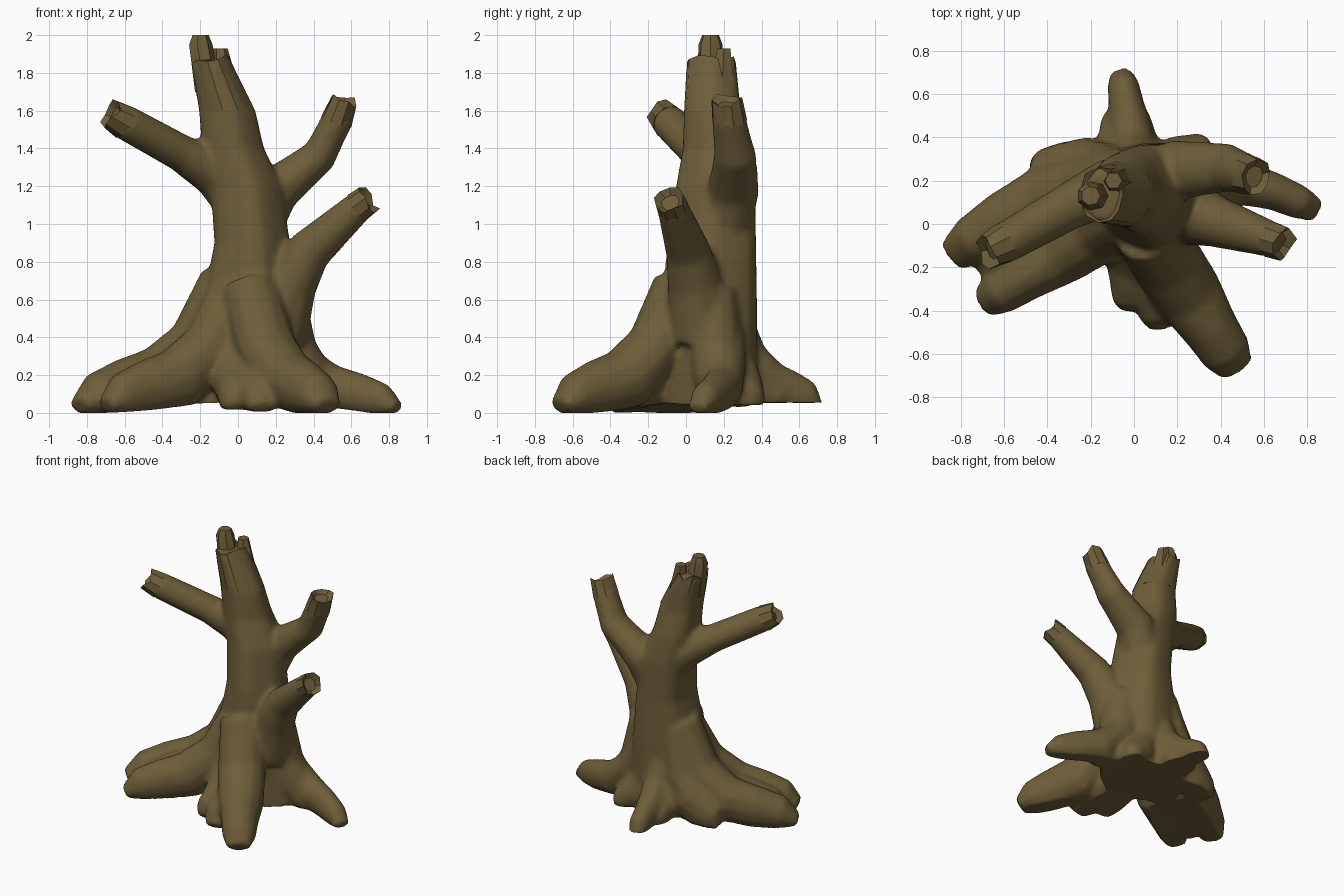
import bpy, bmesh, math, random
from mathutils import Vector

if "Cube" in bpy.data.objects:
    bpy.data.objects.remove(bpy.data.objects["Cube"])

random.seed(4)
bark = bpy.data.materials.new("brown bark")
bark.diffuse_color = (0.155, 0.111, 0.041, 1)
bark.use_nodes = True
bark.node_tree.nodes["Principled BSDF"].inputs["Base Color"].default_value = bark.diffuse_color


def new_object(name, bm, angle):
    bmesh.ops.recalc_face_normals(bm, faces=bm.faces[:])
    me = bpy.data.meshes.new(name)
    bm.to_mesh(me)
    bm.free()
    me.materials.append(bark)
    ob = bpy.data.objects.new(name, me)
    bpy.context.collection.objects.link(ob)
    bpy.ops.object.select_all(action="DESELECT")
    ob.select_set(True)
    bpy.context.view_layer.objects.active = ob
    bpy.ops.object.shade_smooth_by_angle(angle=math.radians(angle))
    return ob


def limb(bm, pts, n=12, upright=False, flute=0.0, jag=0.0):
    """Loft elliptical rings; each point is x, y, z, half width, optional half height."""
    P = [Vector(p[:3]) for p in pts]
    last = len(P) - 1
    offs = [random.uniform(-jag, jag) for _ in range(n)]

    def ring(i, scale, rough, sink):
        t = (P[min(i + 1, last)] - P[max(i - 1, 0)]).normalized()
        side, up = Vector((1, 0, 0)), Vector((0, 1, 0))
        if not upright:
            side = t.cross(Vector((0, 0, 1))).normalized()
            up = side.cross(t)
        out = []
        for k in range(n):
            a = math.tau * k / n
            f = scale * (1 + flute * math.cos(5 * a + 0.6))
            out.append(bm.verts.new(P[i] + side * math.cos(a) * pts[i][3] * f
                                    + up * math.sin(a) * pts[i][-1] * f
                                    + t * (offs[k] * rough - sink)))
        return out

    rings = [ring(i, 1, i == last, 0) for i in range(last + 1)]
    if jag:  # hollow broken end
        rings.append(ring(last, 0.6, 0.4, 0.03))
    for a, b in zip(rings, rings[1:]):
        for k in range(n):
            bm.faces.new((a[k], a[(k + 1) % n], b[(k + 1) % n], b[k]))
    bm.faces.new(rings[0][::-1])
    bm.faces.new(rings[-1])


def root(bm, x0, y0, x1, y1, width, height, bend):
    """Buttress root: all share one falling profile, bowed sideways by bend."""
    path = []
    for t, z, w, h in ((0, .68, 1.3, .14), (.2, .36, 1.4, .15), (.45, .18, 1.35, .17),
                       (.7, .13, 1.1, .15), (.88, .09, 1, .12), (1, .035, .7, .045)):
        path.append((x0 + (x1 - x0) * t, y0 + (y1 - y0) * t + bend * math.sin(math.pi * t),
                     z * height, width * w, h * height))
    limb(bm, path)


trunk = [(.04, .13, .02, .33, .25), (.06, .13, .6, .25, .25), (.07, .14, .9, .2, .235),
         (.04, .16, 1.2, .19, .21), (-.03, .16, 1.4, .165, .175), (-.06, .14, 1.6, .15, .15),
         (-.15, .135, 1.87, .105, .13)]

branches = {
    "left": [(.03, .2, 1.08, .13), (-.12, .17, 1.27, .13), (-.3, .08, 1.375, .11, .1),
             (-.6, -.09, 1.54, .095), (-.68, -.13, 1.585, .08)],
    "right_upper": [(.08, .2, .95, .15), (.2, .25, 1.18, .14, .13), (.43, .26, 1.36, .115, .095),
                    (.52, .23, 1.54, .095, .085), (.565, .215, 1.66, .085, .07)],
    "right_lower": [(.2, .08, .4, .17), (.27, .05, .68, .15), (.38, .01, .86, .12),
                    (.63, -.07, 1.085, .085), (.69, -.09, 1.13, .08)]}

# fused body: trunk, branches and roots melted together
bm = bmesh.new()
limb(bm, trunk, 20, upright=True, flute=0.04)
for path in branches.values():
    a, b = path[-2], path[-1]
    tip = tuple(a[i] * .6 + b[i] * .4 for i in range(3)) + (b[3],)
    limb(bm, path[:-1] + [tip])
root(bm, .06, -.03, .475, -.67, .12, 1, 0)       # front right
root(bm, 0, .06, -.7, -.365, .105, 1, 0)         # front left
root(bm, -.06, .16, -.84, -.15, .115, 1.03, .1)  # left
root(bm, -.04, .1, -.7, -.22, .1, .97, .04)      # web between the left roots
root(bm, .18, .2, .845, .06, .08, .75, .06)      # right
root(bm, .22, .14, .5, .17, .1, .95, .02)        # right buttress
root(bm, .02, .22, -.06, .7, .075, .8, 0)        # back
root(bm, -.02, .2, -.04, .52, .12, .8, 0)        # back buttress
root(bm, -.02, .02, -.02, -.385, .085, .8, 0)    # small front
root(bm, .03, .02, .13, -.47, .1, .8, 0)         # web beside the front root
root(bm, -.05, .2, -.45, .24, .1, 1, .05)        # back left ridge
root(bm, .12, .22, .34, .34, .09, .7, .02)       # back right ridge
body = new_object("tree_trunk_with_roots", bm, 50)
m = body.modifiers.new("fuse", "REMESH")
m.mode, m.voxel_size = "VOXEL", 0.018
s = body.modifiers.new("soften", "SMOOTH")
s.factor, s.iterations = 0.5, 8
for name in ("fuse", "soften"):
    bpy.ops.object.modifier_apply(modifier=name)

# flatten the underside, slightly arched in the middle and back
for v in body.data.vertices:
    x, y, z = v.co
    arch = 0.055 * max(0, 1 - (x / 0.7) ** 2) * min(1, max(0, (y + 0.5) / 0.4))
    v.co.z = max(z, arch)
bpy.ops.object.shade_smooth_by_angle(angle=math.radians(50))


def broken_end(name, path, n, **kw):
    b = bmesh.new()
    limb(b, path, n, **kw)
    new_object(name, b, 35)


# jagged snapped ends
for name, path in branches.items():
    broken_end(name + "_branch_broken_end", path[-2:], 9, jag=0.02)
broken_end("trunk_broken_top", trunk[-2:], 11, upright=True, jag=0.03)
broken_end("tall_splinter", [(-.16, .13, 1.7, .075), (-.2, .13, 1.95, .065), (-.2, .13, 2, .045)],
           7, upright=True)
broken_end("short_splinter", [(-.07, .19, 1.7, .08), (-.095, .2, 1.93, .04)], 6, upright=True)
